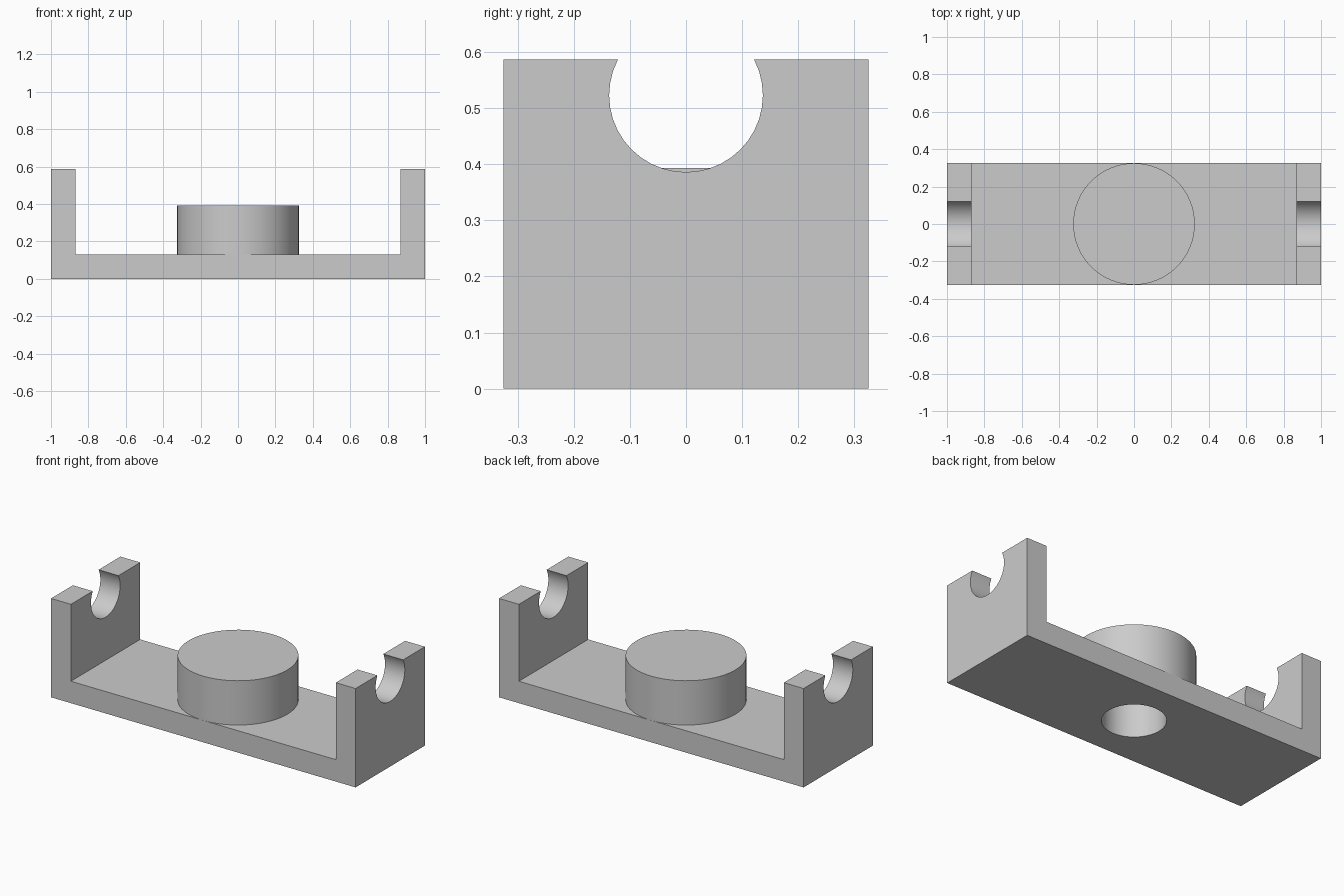
import bpy
import bmesh
import math
from mathutils import Matrix

old = bpy.data.objects.get("Cube")
if old:
    bpy.data.objects.remove(old, do_unlink=True)

HALF_DEPTH = 0.325
THICK = 0.13
HEIGHT = 0.587
BOSS_TOP = 0.393
BORE_TOP = 0.2

grey = bpy.data.materials.new("light_grey")
grey.use_nodes = True
colour = (0.6, 0.6, 0.6, 1)
grey.diffuse_color = colour
grey.node_tree.nodes["Principled BSDF"].inputs["Base Color"].default_value = colour


def finish(name, bm):
    bmesh.ops.recalc_face_normals(bm, faces=bm.faces)
    mesh = bpy.data.meshes.new(name)
    bm.to_mesh(mesh)
    bm.free()
    mesh.materials.append(grey)
    obj = bpy.data.objects.new(name, mesh)
    bpy.context.collection.objects.link(obj)
    return obj


def cylinder(name, radius, length, centre, along_x=False, sides=64):
    bm = bmesh.new()
    turn = Matrix.Rotation(math.pi / 2, 4, 'Y') if along_x else Matrix()
    bmesh.ops.create_cone(bm, cap_ends=True, segments=sides, radius1=radius,
                          radius2=radius, depth=length,
                          matrix=Matrix.Translation(centre) @ turn)
    return finish(name, bm)


def select_only(obj):
    bpy.ops.object.select_all(action='DESELECT')
    obj.select_set(True)
    bpy.context.view_layer.objects.active = obj


def cut(obj, cutter):
    select_only(obj)
    mod = obj.modifiers.new("cut", 'BOOLEAN')
    mod.operation = 'DIFFERENCE'
    mod.solver = 'EXACT'
    mod.object = cutter
    bpy.ops.object.modifier_apply(modifier=mod.name)


# U-shaped bracket extruded from its front profile
half = [(1, 0), (1, HEIGHT), (1 - THICK, HEIGHT), (1 - THICK, THICK)]
profile = half + [(-x, z) for x, z in reversed(half)]
bm = bmesh.new()
face = bm.faces.new([bm.verts.new((x, -HALF_DEPTH, z)) for x, z in profile])
extruded = bmesh.ops.extrude_face_region(bm, geom=[face])["geom"]
bmesh.ops.translate(bm, vec=(0, 2 * HALF_DEPTH, 0),
                    verts=[v for v in extruded if isinstance(v, bmesh.types.BMVert)])
bracket = finish("bracket", bm)

# Central round boss
boss = cylinder("round_boss", HALF_DEPTH, BOSS_TOP - THICK,
                (0, 0, (BOSS_TOP + THICK) / 2))

# Shaft notches through both end walls, and the bore from below
notch = cylinder("notch_cutter", 0.137, 2.4, (0, 0, 0.523), along_x=True, sides=40)
bore = cylinder("bore_cutter", 0.17, BORE_TOP + 0.1, (0, 0, (BORE_TOP - 0.1) / 2))
cut(bracket, notch)
cut(bracket, bore)
cut(boss, bore)
for cutter in (notch, bore):
    bpy.data.objects.remove(cutter, do_unlink=True)

for obj in (bracket, boss):
    select_only(obj)
    bpy.ops.object.shade_smooth_by_angle(angle=math.radians(30))
